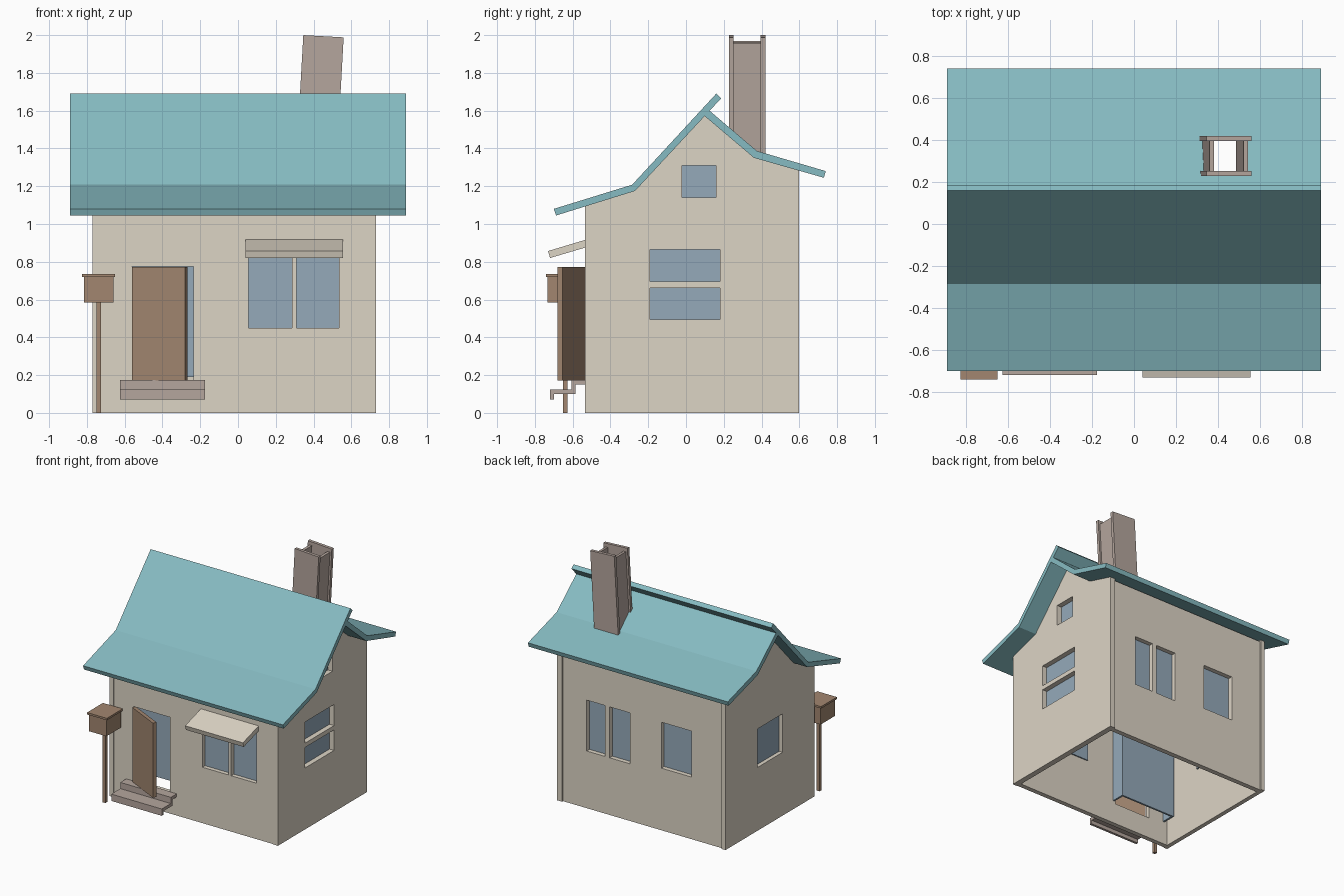
import bpy, bmesh, math
from mathutils import Matrix, Vector

if "Cube" in bpy.data.objects:
    bpy.data.objects.remove(bpy.data.objects["Cube"])


def mat(name, r, g, b):
    m = bpy.data.materials.new(name)
    m.diffuse_color = (r, g, b, 1)
    m.use_nodes = True
    m.node_tree.nodes["Principled BSDF"].inputs["Base Color"].default_value = m.diffuse_color
    return m


CREAM = mat("cream", 0.72, 0.66, 0.56)
TEAL = mat("teal", 0.24, 0.50, 0.54)
GLASS = mat("glass", 0.30, 0.40, 0.49)
WOOD = mat("wood", 0.36, 0.24, 0.16)
STONE = mat("stone", 0.46, 0.38, 0.34)


def finish(name, bm, material, matrix=None):
    bmesh.ops.recalc_face_normals(bm, faces=bm.faces)
    if matrix:
        bm.transform(matrix)
    me = bpy.data.meshes.new(name)
    bm.to_mesh(me)
    bm.free()
    if material:
        me.materials.append(material)
    ob = bpy.data.objects.new(name, me)
    bpy.context.collection.objects.link(ob)
    return ob


def prism(name, profile, x0, x1, material):
    """Extrude a (y, z) outline from x0 to x1."""
    bm = bmesh.new()
    f = bm.faces.new([bm.verts.new((x0, y, z)) for y, z in profile])
    r = bmesh.ops.extrude_face_region(bm, geom=[f])
    vs = [v for v in r["geom"] if isinstance(v, bmesh.types.BMVert)]
    bmesh.ops.translate(bm, verts=vs, vec=(x1 - x0, 0, 0))
    return finish(name, bm, material)


def boxes(name, spans, material, matrix=None):
    """One object from boxes given as (x0, x1, y0, y1, z0, z1)."""
    bm = bmesh.new()
    for x0, x1, y0, y1, z0, z1 in spans:
        m = (Matrix.Translation(((x0 + x1) / 2, (y0 + y1) / 2, (z0 + z1) / 2))
             @ Matrix.Diagonal((x1 - x0, y1 - y0, z1 - z0, 1)))
        bmesh.ops.create_cube(bm, size=1, matrix=m)
    return finish(name, bm, material, matrix)


def cut(ob, spans):
    cutter = boxes("cutter", spans, None)
    cutter.hide_render = True
    mod = ob.modifiers.new("openings", "BOOLEAN")
    mod.operation = "DIFFERENCE"
    mod.solver = "EXACT"
    mod.object = cutter
    bpy.context.view_layer.objects.active = ob
    bpy.ops.object.modifier_apply(modifier=mod.name)
    bpy.data.objects.remove(cutter)


# Walls: gables cap the ends of the front and back walls
gable = [(-0.535, 0), (0.597, 0), (0.597, 1.283), (0.36, 1.352),
         (0.10, 1.575), (-0.27, 1.177), (-0.535, 1.094)]
right = prism("right_gable", gable, 0.685, 0.73, CREAM)
left = prism("left_gable", gable, -0.77, -0.735, CREAM)
front = boxes("front_wall", [(-0.735, 0.685, -0.53, -0.492, 0, 1.09)], CREAM)
back = boxes("back_wall", [(-0.735, 0.685, 0.545, 0.585, 0, 1.275)], CREAM)

# Openings per wall: (along0, along1, z0, z1)
front_win = [(0.055, 0.285, 0.45, 0.86), (0.31, 0.535, 0.45, 0.86)]
back_win = [(0.31, 0.475, 0.46, 0.87), (0.09, 0.27, 0.46, 0.87), (-0.46, -0.19, 0.50, 0.87)]
right_win = [(-0.19, 0.18, 0.495, 0.66), (-0.19, 0.18, 0.695, 0.865), (-0.02, 0.16, 1.14, 1.31)]
left_win = [(-0.13, 0.19, 0.51, 0.82)]
door_hole = (-0.56, -0.235, 0.17, 0.775)


def windows(name, wall, wins, axis, hole, pane, extra=()):
    """Cut openings and set a pane against the inner face."""
    def span(w, r, e=0.0):
        a = (w[0] - e, w[1] + e)
        z = (w[2] - e, w[3] + e)
        return (*a, *r, *z) if axis == "x" else (*r, *a, *z)
    cut(wall, [span(w, hole) for w in list(wins) + list(extra)])
    for i, w in enumerate(wins):
        boxes(f"{name}_pane_{i + 1}", [span(w, pane, 0.012)], GLASS)


windows("front", front, front_win, "x", (-0.6, -0.4), (-0.496, -0.482), [door_hole])
windows("back", back, back_win, "x", (0.5, 0.7), (0.535, 0.549), )
windows("right", right, right_win, "y", (0.6, 0.8), (0.675, 0.689))
windows("left", left, left_win, "y", (-0.85, -0.65), (-0.739, -0.725))

# Recess behind the doorway, open at the bottom
boxes("door_recess", [(-0.71, -0.21, -0.40, -0.385, 0.19, 0.80),
                      (-0.71, -0.695, -0.492, -0.40, 0.19, 0.80),
                      (-0.225, -0.21, -0.492, -0.40, 0.19, 0.80),
                      (-0.695, -0.225, -0.492, -0.40, 0.785, 0.80)], GLASS)

# Roof: front sheet overshoots the ridge, back sheet tucks under it
prism("front_roof", [(-0.70, 1.08), (-0.285, 1.208), (0.16, 1.69), (0.186, 1.665),
                     (-0.27, 1.175), (-0.688, 1.045)], -0.89, 0.89, TEAL)
back_roof = prism("back_roof", [(0.122, 1.602), (0.375, 1.387), (0.74, 1.28),
                                (0.73, 1.245), (0.36, 1.35), (0.098, 1.572)], -0.89, 0.89, TEAL)
cut(back_roof, [(0.355, 0.50, 0.24, 0.408, 1.2, 1.7)])

# Leaning chimney: two wide boards and two recessed boards
lean = Matrix.Translation((0.4525, 0, 1.994)) @ Matrix.Rotation(math.radians(3.2), 4, "Y")
boxes("chimney", [(-0.107, 0.107, 0.228, 0.252, -0.66, 0),
                  (-0.107, 0.107, 0.395, 0.42, -0.66, 0),
                  (-0.092, -0.07, 0.252, 0.395, -0.66, -0.03),
                  (0.07, 0.092, 0.252, 0.395, -0.66, -0.03)], STONE, lean)

# Door swung outwards from its left hinge
swing = Matrix.Translation((-0.56, -0.545, 0)) @ Matrix.Rotation(math.radians(-26), 4, "Z")
boxes("door", [(0, 0.31, 0, 0.03, 0.172, 0.773)], WOOD, swing)

# Steps and awning
prism("steps", [(-0.525, 0.175), (-0.605, 0.175), (-0.605, 0.125), (-0.72, 0.125),
                (-0.72, 0.07), (-0.70, 0.07), (-0.70, 0.10), (-0.585, 0.10),
                (-0.585, 0.15), (-0.525, 0.15)], -0.625, -0.175, STONE)
prism("awning", [(-0.51, 0.923), (-0.73, 0.857), (-0.72, 0.82), (-0.51, 0.882)],
      0.04, 0.555, CREAM)

# Letter box on a post
boxes("box_post", [(-0.75, -0.725, -0.652, -0.627, 0, 0.59)], WOOD)
boxes("box_body", [(-0.815, -0.66, -0.732, -0.548, 0.585, 0.722)], WOOD)
boxes("box_lid", [(-0.826, -0.65, -0.741, -0.539, 0.72, 0.736)], WOOD)
